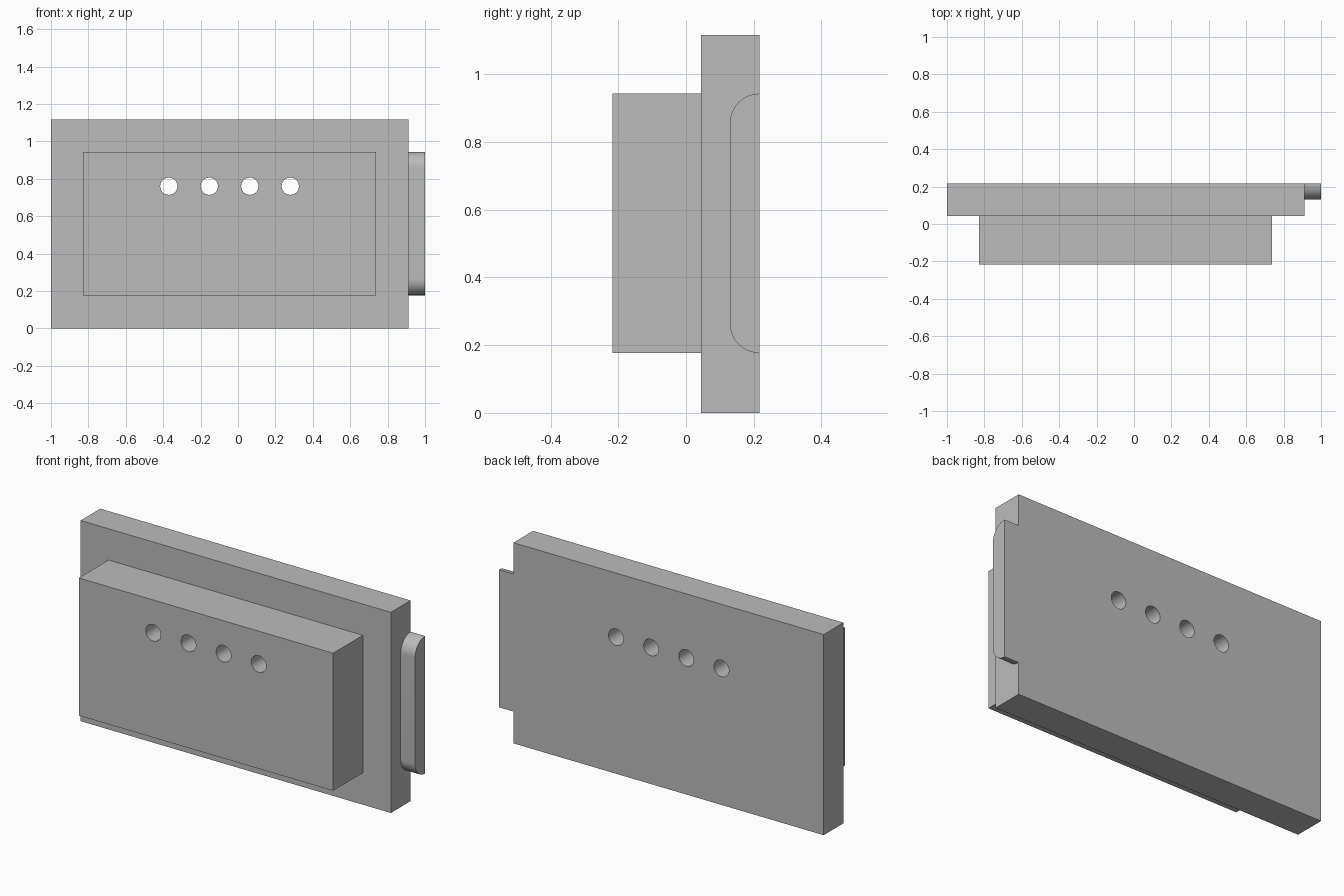
import bpy, bmesh
from math import sin, cos, pi, radians
from mathutils import Matrix

if "Cube" in bpy.data.objects:
    bpy.data.objects.remove(bpy.data.objects["Cube"], do_unlink=True)

grey = bpy.data.materials.new("light_grey")
grey.use_nodes = True
colour = (0.5, 0.5, 0.5, 1)
grey.diffuse_color = colour
grey.node_tree.nodes["Principled BSDF"].inputs["Base Color"].default_value = colour


def finish(bm, name):
    bmesh.ops.recalc_face_normals(bm, faces=bm.faces)
    mesh = bpy.data.meshes.new(name)
    bm.to_mesh(mesh)
    bm.free()
    mesh.materials.append(grey)
    obj = bpy.data.objects.new(name, mesh)
    bpy.context.collection.objects.link(obj)
    return obj


def prism(name, profile, x0, x1):
    """Extrude a (y, z) profile along x."""
    bm = bmesh.new()
    face = bm.faces.new([bm.verts.new((x0, y, z)) for y, z in profile])
    new = bmesh.ops.extrude_face_region(bm, geom=[face])["geom"]
    bmesh.ops.translate(bm, vec=(x1 - x0, 0, 0),
                        verts=[v for v in new if isinstance(v, bmesh.types.BMVert)])
    return finish(bm, name)


def box(name, x0, x1, y0, y1, z0, z1):
    return prism(name, [(y0, z0), (y1, z0), (y1, z1), (y0, z1)], x0, x1)


def combine(target, other, operation):
    mod = target.modifiers.new(operation.title(), "BOOLEAN")
    mod.operation = operation
    mod.solver = "EXACT"
    mod.object = other
    bpy.context.view_layer.objects.active = target
    bpy.ops.object.modifier_apply(modifier=mod.name)
    bpy.data.objects.remove(other, do_unlink=True)


BACK, PLATE_FRONT = 0.217, 0.044
LOW, HIGH = 0.177, 0.943

# Back plate and the raised housing in front of it
body = box("mounting_body", -1, 0.911, PLATE_FRONT, BACK, 0, 1.117)
combine(body, box("housing", -0.828, 0.738, -0.217, 0.1, LOW, HIGH), "UNION")

# Side tab with rounded front corners, flush with the back
r, steps = 0.087, 14
arc = [(BACK - r * sin(i * pi / 2 / steps), r * (1 - cos(i * pi / 2 / steps)))
       for i in range(steps + 1)]
profile = [(y, LOW + d) for y, d in arc] + [(y, HIGH - d) for y, d in reversed(arc)]
combine(body, prism("side_tab", profile, 0.85, 1), "UNION")

# Row of through holes
bm = bmesh.new()
for i in range(4):
    place = Matrix.Translation((-0.37 + i * 0.2165, 0, 0.76)) @ Matrix.Rotation(pi / 2, 4, "X")
    bmesh.ops.create_cone(bm, cap_ends=True, segments=40, radius1=0.046,
                          radius2=0.046, depth=1, matrix=place)
combine(body, finish(bm, "hole_cutter"), "DIFFERENCE")

# Round surfaces smooth, corners sharp
bpy.ops.object.select_all(action="DESELECT")
body.select_set(True)
bpy.context.view_layer.objects.active = body
bpy.ops.object.shade_smooth_by_angle(angle=radians(30))
